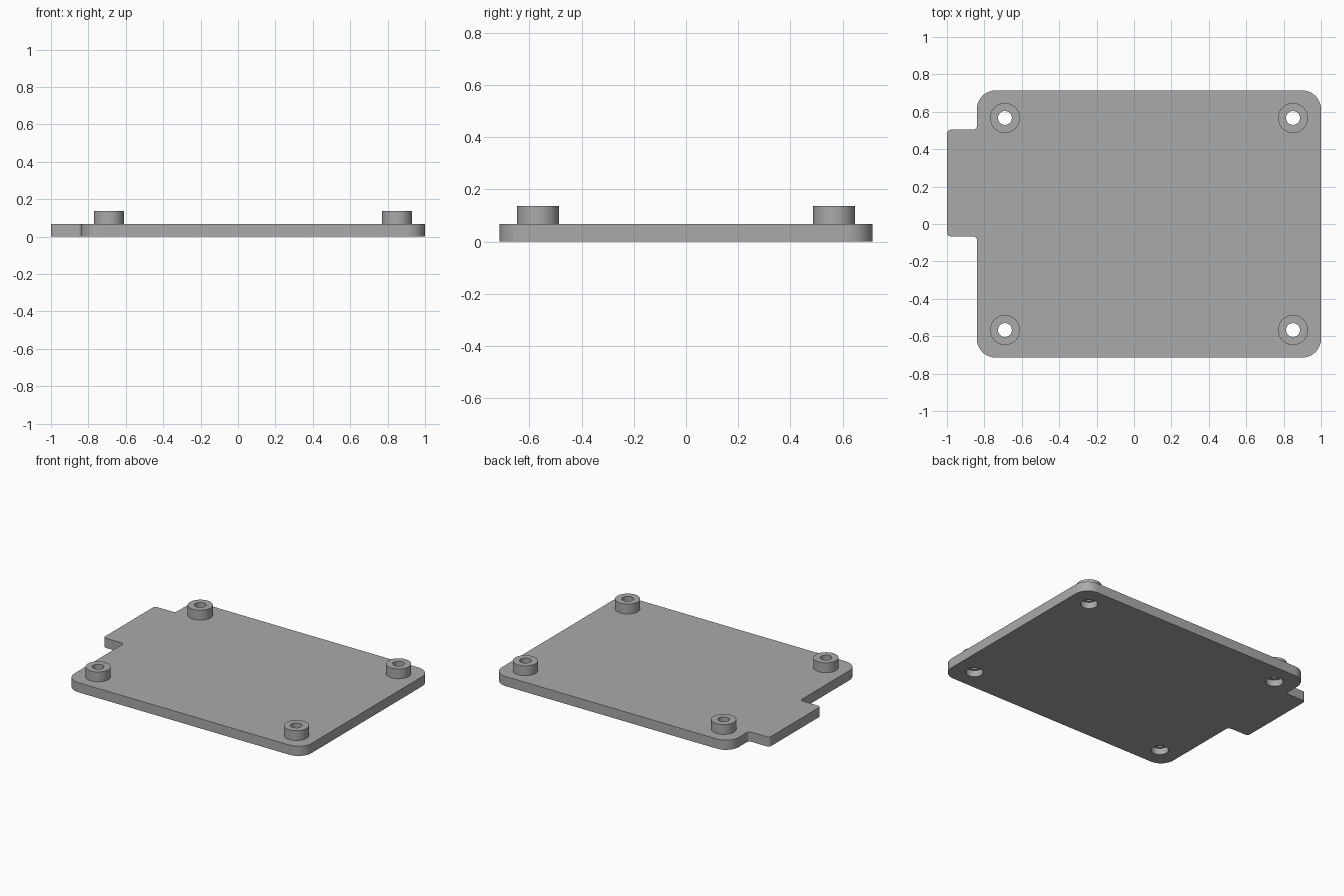
import bpy, bmesh, math
from mathutils import Vector

PLATE_TOP, BOSS_TOP = 0.068, 0.137
BOSS_R, HOLE_R = 0.08, 0.037
RECESS_R, RECESS_DEPTH = 0.055, 0.045
SEGMENTS = 48

if "Cube" in bpy.data.objects:
    bpy.data.objects.remove(bpy.data.objects["Cube"], do_unlink=True)

grey = bpy.data.materials.new("plain grey")
grey.use_nodes = True
colour = (0.4, 0.4, 0.4, 1)
grey.diffuse_color = colour
grey.node_tree.nodes["Principled BSDF"].inputs["Base Color"].default_value = colour


def make_object(name, bm):
    bmesh.ops.recalc_face_normals(bm, faces=bm.faces)
    mesh = bpy.data.meshes.new(name)
    bm.to_mesh(mesh)
    bm.free()
    mesh.materials.append(grey)
    obj = bpy.data.objects.new(name, mesh)
    bpy.context.collection.objects.link(obj)
    return obj


def smooth(obj):
    bpy.ops.object.select_all(action="DESELECT")
    obj.select_set(True)
    bpy.context.view_layer.objects.active = obj
    bpy.ops.object.shade_smooth_by_angle(angle=math.radians(30))


def fillet(corners):
    """Round each (x, y, radius) right-angled corner of an outline."""
    points = []
    for i, (x, y, r) in enumerate(corners):
        p = Vector((x, y))
        a = (Vector(corners[i - 1][:2]) - p).normalized()
        b = (Vector(corners[(i + 1) % len(corners)][:2]) - p).normalized()
        centre = p + (a + b) * r
        steps = 12 if r > 0.05 else 6
        for k in range(steps + 1):
            t = math.pi / 2 * k / steps
            points.append(centre - b * r * math.cos(t) - a * r * math.sin(t))
    return points


def lathe(name, profile, closed, centre):
    """Spin an (r, z) profile round a vertical axis."""
    bm = bmesh.new()
    rings = []
    for r, z in profile:
        rings.append([bm.verts.new((centre[0] + r * math.cos(a), centre[1] + r * math.sin(a), z))
                      for a in (2 * math.pi * k / SEGMENTS for k in range(SEGMENTS))])
    pairs = list(zip(rings, rings[1:]))
    if closed:
        pairs.append((rings[-1], rings[0]))
    else:
        bm.faces.new(rings[0])
        bm.faces.new(rings[-1])
    for low, high in pairs:
        for k in range(SEGMENTS):
            n = (k + 1) % SEGMENTS
            bm.faces.new((low[k], low[n], high[n], high[k]))
    return make_object(name, bm)


# Base plate with rounded corners and a side tab
outline = fillet([
    (-0.84, -0.714, 0.1), (1, -0.714, 0.1), (1, 0.714, 0.1), (-0.84, 0.714, 0.1),
    (-0.84, 0.504, 0.02), (-1, 0.504, 0.02), (-1, -0.066, 0.02), (-0.84, -0.066, 0.02)])
bm = bmesh.new()
base = bm.faces.new([bm.verts.new((p.x, p.y, 0)) for p in outline])
extruded = bmesh.ops.extrude_face_region(bm, geom=[base], use_keep_orig=True)
bmesh.ops.translate(bm, vec=(0, 0, PLATE_TOP),
                    verts=[v for v in extruded["geom"] if isinstance(v, bmesh.types.BMVert)])
plate = make_object("base_plate", bm)

# Screw bosses on top, with recessed screw holes through the plate
cutters = []
for side, x in (("right", -0.69), ("left", 0.85)):
    for end, y in (("front", -0.567), ("back", 0.567)):
        boss = lathe(f"{end}_{side}_boss",
                     [(HOLE_R, PLATE_TOP), (BOSS_R, PLATE_TOP), (BOSS_R, BOSS_TOP), (HOLE_R, BOSS_TOP)],
                     True, (x, y))
        smooth(boss)
        cutter = lathe(f"{end}_{side}_hole_cutter",
                       [(RECESS_R, -0.1), (RECESS_R, RECESS_DEPTH), (HOLE_R, RECESS_DEPTH), (HOLE_R, 0.2)],
                       False, (x, y))
        cutter.hide_render = True
        cutters.append(cutter)

bpy.context.view_layer.objects.active = plate
for cutter in cutters:
    cut = plate.modifiers.new("screw hole", "BOOLEAN")
    cut.operation, cut.solver, cut.object = "DIFFERENCE", "EXACT", cutter
    bpy.ops.object.modifier_apply(modifier=cut.name)
for cutter in cutters:
    bpy.data.objects.remove(cutter, do_unlink=True)
smooth(plate)
